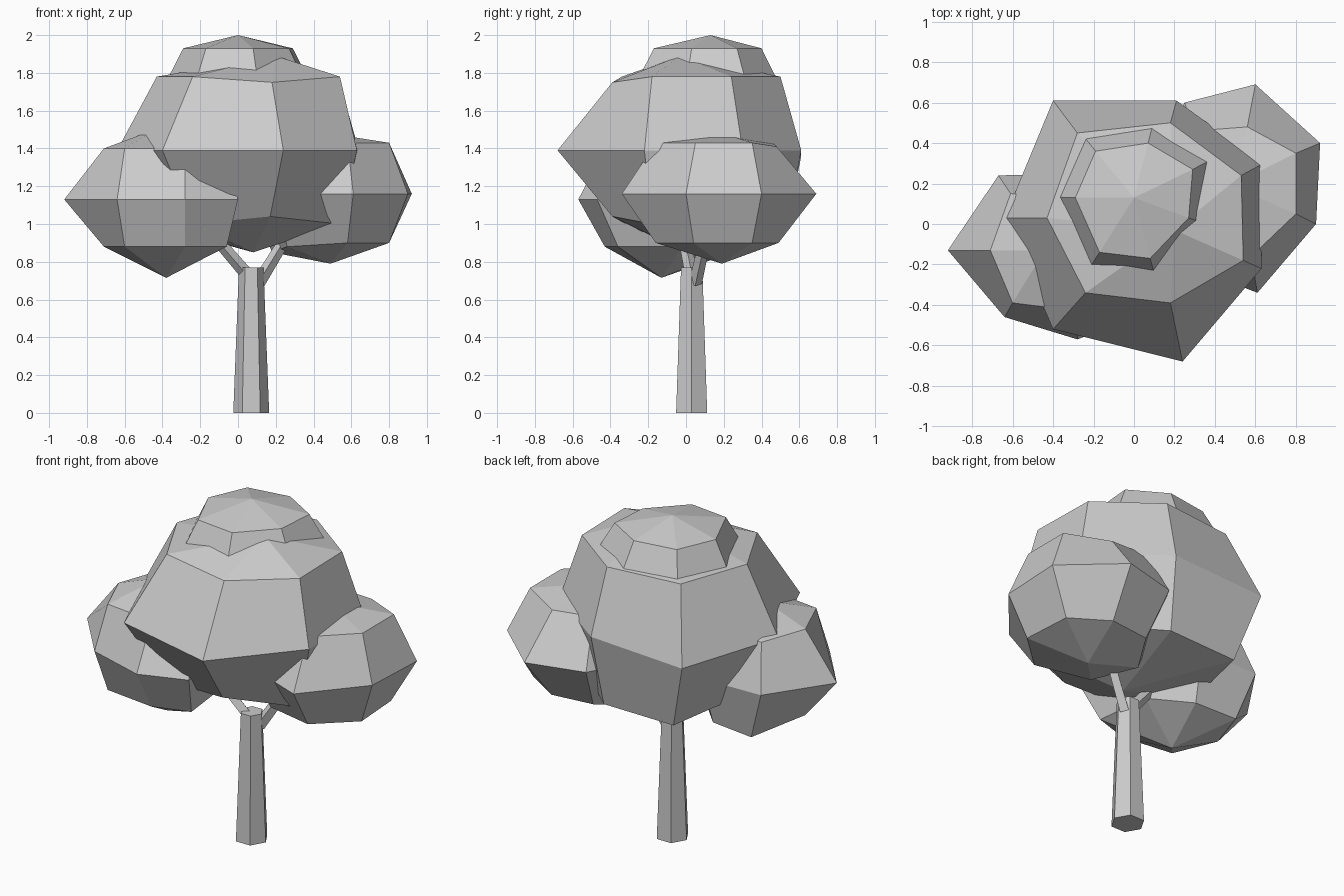
import bpy
import bmesh
from mathutils import Vector

default_cube = bpy.data.objects.get("Cube")
if default_cube:
    bpy.data.objects.remove(default_cube, do_unlink=True)

grey = bpy.data.materials.new("plain grey")
grey.use_nodes = True
grey.diffuse_color = (0.6, 0.6, 0.6, 1)
grey.node_tree.nodes["Principled BSDF"].inputs["Base Color"].default_value = grey.diffuse_color


def finish(name, bm):
    """Turn a bmesh into a flat-shaded object."""
    bmesh.ops.recalc_face_normals(bm, faces=bm.faces)
    mesh = bpy.data.meshes.new(name)
    bm.to_mesh(mesh)
    bm.free()
    mesh.materials.append(grey)
    obj = bpy.data.objects.new(name, mesh)
    bpy.context.collection.objects.link(obj)
    return obj


def bridge(bm, lower, upper):
    """Join two rings of equal size with quads."""
    count = len(lower)
    for i in range(count):
        j = (i + 1) % count
        bm.faces.new((lower[i], lower[j], upper[j], upper[i]))


def fan(bm, ring, pole):
    for i, vert in enumerate(ring):
        bm.faces.new((vert, ring[(i + 1) % len(ring)], pole))


def leaf_clump(name, outlines, heights, bottom, top):
    """Faceted clump: pole, lower ring, equator, upper ring, pole.
    A ring point with its own third coordinate overrides the ring height."""
    bm = bmesh.new()
    rings = [[bm.verts.new((*point, z)[:3]) for point in outline]
             for outline, z in zip(outlines, heights)]
    bridge(bm, rings[0], rings[1])
    bridge(bm, rings[1], rings[2])
    fan(bm, rings[0], bm.verts.new(bottom))
    fan(bm, rings[2], bm.verts.new(top))
    return finish(name, bm)


def limb(name, start, end, start_radius, end_radius, sides=6):
    """Tapered prism between two points."""
    start, end = Vector(start), Vector(end)
    axis = end - start
    bm = bmesh.new()
    bmesh.ops.create_cone(bm, cap_ends=True, segments=sides, radius1=start_radius,
                          radius2=end_radius, depth=axis.length)
    # Put a corner of the prism on the x axis
    corner = max(bm.verts, key=lambda v: v.co.x).co.copy()
    corner.z = 0
    bmesh.ops.transform(bm, verts=bm.verts,
                        matrix=corner.rotation_difference(Vector((1, 0, 0))).to_matrix())
    turn = Vector((0, 0, 1)).rotation_difference(axis)
    bmesh.ops.transform(bm, verts=bm.verts, matrix=turn.to_matrix())
    bmesh.ops.translate(bm, verts=bm.verts, vec=(start + end) / 2)
    return finish(name, bm)


# Trunk and its two branches
limb("trunk", (0.07, 0.03, 0), (0.07, 0.03, 0.77), 0.095, 0.065)
limb("right_branch", (0.05, 0.03, 0.73), (-0.2, -0.03, 1.02), 0.035, 0.028, 4)
limb("left_branch", (0.11, 0.05, 0.69), (0.3, 0.12, 1), 0.035, 0.028, 4)

# Large middle clump
main_lower = [(-0.43, 0.03), (-0.24, -0.32), (0.17, -0.39, 1.04), (0.54, -0.18),
              (0.53, 0.24), (0.18, 0.53, 0.96), (-0.28, 0.52, 0.95)]
main_equator = [(-0.64, 0.03), (-0.4, -0.52), (0.24, -0.68), (0.63, -0.22),
                (0.64, 0.3), (0.21, 0.61), (-0.4, 0.61, 1.36)]
main_upper = [(-0.43, 0.03), (-0.24, -0.34), (0.18, -0.39, 1.75), (0.54, -0.18),
              (0.53, 0.24), (0.18, 0.5), (-0.28, 0.45)]
leaf_clump("main_leaf_clump", (main_lower, main_equator, main_upper),
           (1, 1.39, 1.78), (0.08, 0, 0.85), (0.2, -0.03, 1.89))

# Low clump on the model's right
right_lower = [(-0.71, -0.13), (-0.6, -0.39), (-0.28, -0.43), (-0.06, -0.36),
               (-0.1, -0.02), (-0.3, 0.17, 0.84), (-0.57, 0.19, 0.83)]
right_equator = [(-0.92, -0.13), (-0.64, -0.46), (-0.28, -0.57), (0, -0.47),
                 (0, 0.04), (-0.28, 0.25), (-0.67, 0.24)]
right_upper = [(-0.71, -0.13), (-0.6, -0.39), (-0.28, -0.43), (-0.08, -0.3),
               (-0.1, -0.02), (-0.3, 0.13), (-0.61, 0.15)]
leaf_clump("right_leaf_clump", (right_lower, right_equator, right_upper),
           (0.88, 1.13, 1.4), (-0.38, -0.13, 0.715), (-0.44, -0.13, 1.5))

# Low clump on the model's left
left_lower = [(0.8, 0.04), (0.78, 0.35), (0.56, 0.49), (0.3, 0.46),
              (0.18, 0.25, 0.85), (0.26, -0.06, 0.88), (0.58, -0.16)]
left_equator = [(0.9, 0), (0.92, 0.4), (0.6, 0.69), (0.25, 0.6),
                (0.06, 0.25), (0.2, -0.18), (0.61, -0.34)]
left_upper = [(0.8, 0.05), (0.8, 0.35), (0.56, 0.48, 1.41), (0.3, 0.46),
              (0.2, 0.25), (0.28, -0.06), (0.58, -0.16)]
leaf_clump("left_leaf_clump", (left_lower, left_equator, left_upper),
           (0.9, 1.16, 1.43), (0.49, 0.19, 0.79), (0.48, 0.19, 1.48))

# Cap clump, its outer ring widened from the shoulder
cap_shoulder = [(-0.29, 0.13), (-0.17, -0.14), (0.08, -0.17), (0.27, 0.03),
                (0.29, 0.27), (0.07, 0.4), (-0.19, 0.36)]
cap_centre = Vector((0, 0.12))
cap_equator = [cap_centre + (Vector(p) - cap_centre) * 1.3 for p in cap_shoulder]
leaf_clump("top_leaf_clump", (cap_shoulder, cap_equator, cap_shoulder),
           (1.58, 1.76, 1.93), (0, 0.12, 1.5), (0, 0.13, 2))
